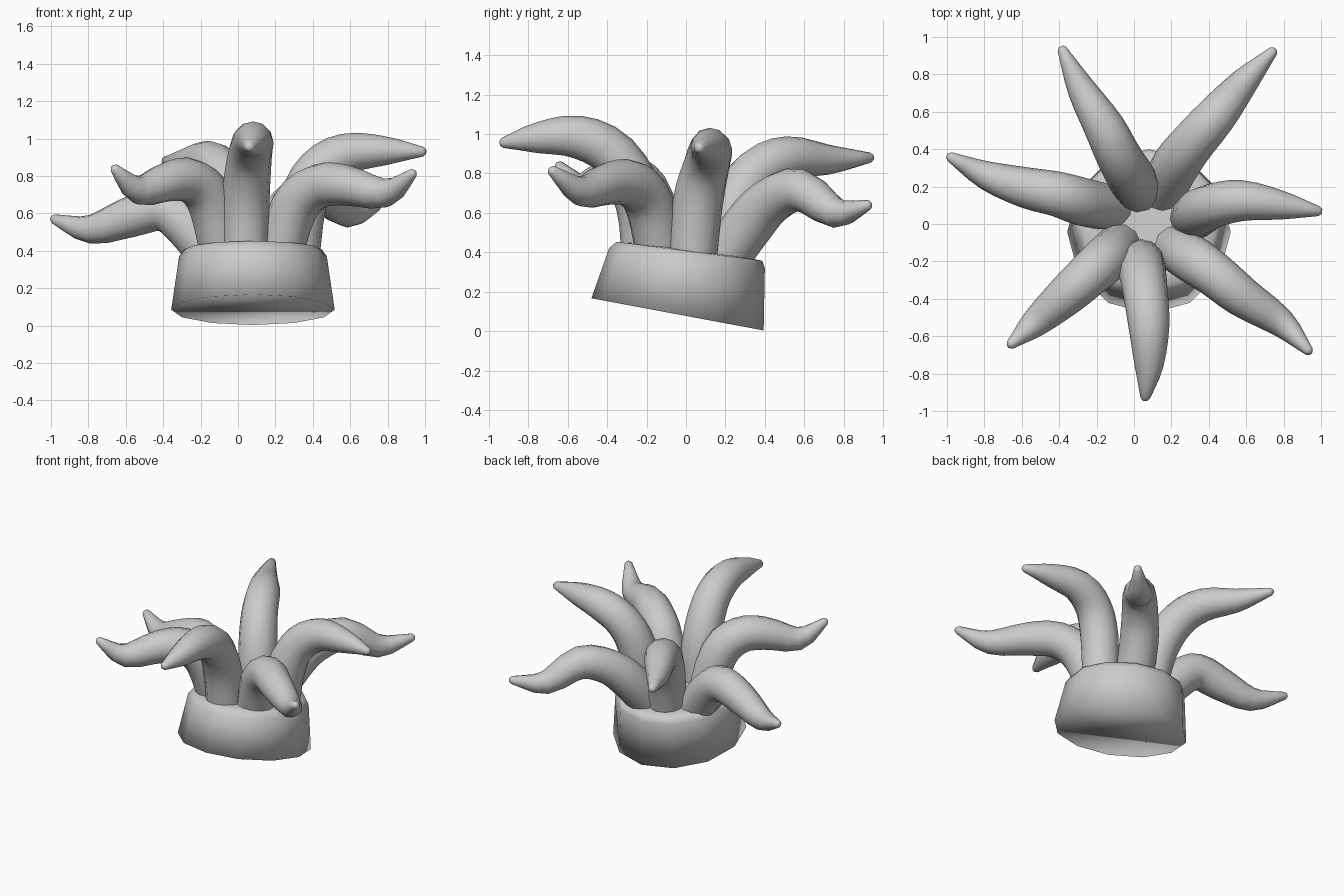
import bpy, bmesh, math
from mathutils import Vector

if "Cube" in bpy.data.objects:
    bpy.data.objects.remove(bpy.data.objects["Cube"])


def finish(name, bm, angle):
    bmesh.ops.recalc_face_normals(bm, faces=bm.faces)
    mesh = bpy.data.meshes.new(name)
    bm.to_mesh(mesh)
    bm.free()
    obj = bpy.data.objects.new(name, mesh)
    bpy.context.collection.objects.link(obj)
    bpy.ops.object.select_all(action='DESELECT')
    obj.select_set(True)
    bpy.context.view_layer.objects.active = obj
    bpy.ops.object.shade_smooth_by_angle(angle=math.radians(angle))


def skin(bm, rings):
    # Bridge consecutive vertex rings and cap both ends
    n = len(rings[0])
    loops = [[bm.verts.new(p) for p in ring] for ring in rings]
    for a, b in zip(loops, loops[1:]):
        for i in range(n):
            j = (i + 1) % n
            bm.faces.new((a[i], a[j], b[j], b[i]))
    bm.faces.new(loops[0])
    bm.faces.new(loops[-1])


def spline(points, t):
    # Catmull-Rom position at parameter t
    k = min(int(t), len(points) - 2)
    u = t - k
    p1, p2 = points[k], points[k + 1]
    p0 = points[k - 1] if k else p1 * 2 - p2
    p3 = points[k + 2] if k + 2 < len(points) else p2 * 2 - p1
    return 0.5 * (2 * p1 + (p2 - p0) * u + (2 * p0 - 5 * p1 + 4 * p2 - p3) * u * u
                  + (3 * p1 - p0 - 3 * p2 + p3) * u ** 3)


# Tilted twelve-sided drum: (centre y, centre z, radius, slope)
def drum_ring(cy, cz, r, slope, n=12):
    ring = []
    for i in range(n):
        a = math.tau * i / n
        y = math.cos(a) * r
        ring.append((0.08 + math.sin(a) * r, cy + y, cz + slope * y))
    return ring


bm = bmesh.new()
skin(bm, [drum_ring(*r) for r in (
    (-0.043, 0.085, 0.437, -0.187),
    (0.005, 0.37, 0.395, -0.13),
    (0.017, 0.405, 0.37, -0.13),
    (0.02, 0.41, 0.31, -0.13))])
finish("base_drum", bm, 180)

# Seven curling arms: centre lines from root to tip
ARMS = {
    "arm_front": [(0.04, -0.2, 0.33), (0.04, -0.23, 0.65), (0.06, -0.36, 0.89),
                  (0.08, -0.55, 0.985), (0.08, -0.76, 0.98), (0.06, -0.93, 0.955)],
    "arm_front_right": [(0.21, -0.12, 0.33), (0.3, -0.18, 0.63), (0.43, -0.27, 0.745),
                        (0.58, -0.39, 0.75), (0.79, -0.53, 0.71), (0.935, -0.68, 0.815)],
    "arm_right": [(0.31, 0.03, 0.33), (0.345, 0.06, 0.65), (0.43, 0.1, 0.83),
                  (0.58, 0.125, 0.92), (0.79, 0.1, 0.935), (0.99, 0.068, 0.93)],
    "arm_back_right": [(0.14, 0.15, 0.3), (0.22, 0.31, 0.53), (0.31, 0.43, 0.66),
                       (0.44, 0.58, 0.715), (0.59, 0.76, 0.6), (0.745, 0.925, 0.64)],
    "arm_back_left": [(0.03, 0.17, 0.3), (-0.01, 0.24, 0.62), (-0.08, 0.36, 0.81),
                      (-0.16, 0.52, 0.88), (-0.28, 0.72, 0.87), (-0.385, 0.935, 0.88)],
    "arm_left": [(-0.11, 0.08, 0.33), (-0.28, 0.12, 0.545), (-0.41, 0.16, 0.625),
                 (-0.58, 0.195, 0.58), (-0.79, 0.26, 0.515), (-0.985, 0.36, 0.57)],
    "arm_front_left": [(-0.07, -0.11, 0.33), (-0.14, -0.18, 0.65), (-0.24, -0.27, 0.77),
                       (-0.36, -0.38, 0.775), (-0.53, -0.53, 0.725), (-0.66, -0.645, 0.84)],
}
RADII = [Vector((r,)*2) for r in (0.122, 0.128, 0.12, 0.109, 0.077, 0.026)]
STEPS, SIDES = 15, 12

for name, pts in ARMS.items():
    pts = [Vector(p) for p in pts]
    side = (pts[-1] - pts[0]).cross(Vector((0, 0, 1))).normalized()
    rings = []
    for s in range(STEPS + 1):
        t = 5 * s / STEPS
        c, r = spline(pts, t), spline(RADII, t)[0]
        d = (spline(pts, min(t + .05, 5)) - spline(pts, max(t - .05, 0))).normalized()
        u = (side - d * side.dot(d)).normalized()
        v = d.cross(u)
        angles = [math.tau * i / SIDES for i in range(SIDES)]
        rings.append([c + (u * math.cos(a) + v * math.sin(a)) * r for a in angles])
    # rounded tip
    rings.append([c + d * 0.015 + (p - c) * 0.5 for p in rings[-1]])
    bm = bmesh.new()
    skin(bm, rings)
    finish(name, bm, 60)
